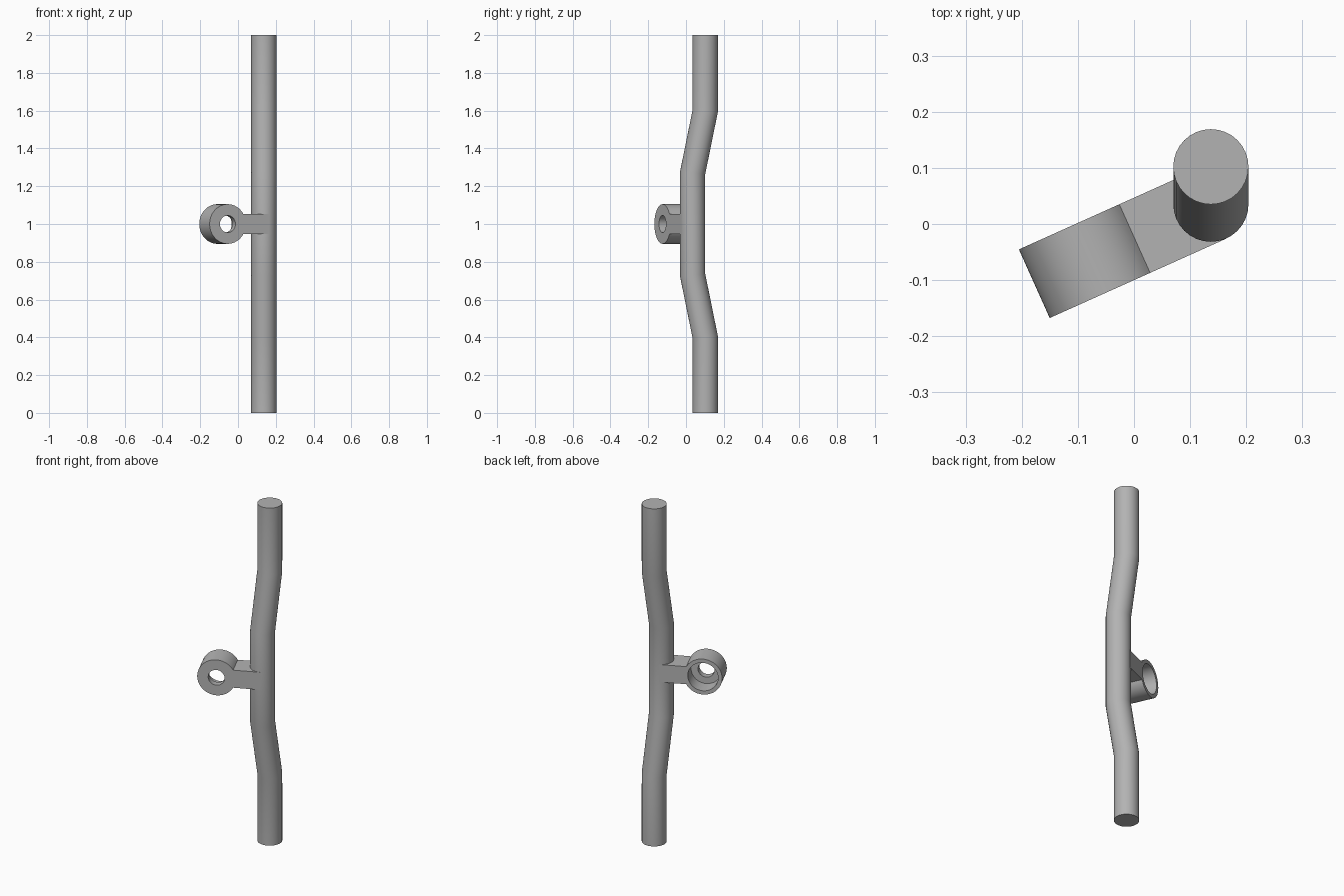
import bpy, bmesh, math
from mathutils import Matrix, Vector

if "Cube" in bpy.data.objects:
    bpy.data.objects.remove(bpy.data.objects["Cube"], do_unlink=True)

grey = bpy.data.materials.new("plain_grey")
grey.use_nodes = True
grey.diffuse_color = (0.45, 0.45, 0.45, 1)
grey.node_tree.nodes["Principled BSDF"].inputs["Base Color"].default_value = grey.diffuse_color

ROD_R = 0.067      # rod radius, also half the bracket thickness
ROD_X, ROD_Y = 0.137, 0.035
RING_R, ARM_H, REACH = 0.105, 0.052, 0.24
ANGLE = math.radians(24.2)


def activate(ob):
    bpy.ops.object.select_all(action="DESELECT")
    ob.select_set(True)
    bpy.context.view_layer.objects.active = ob


def finish(ob):
    ob.data.materials.clear()
    ob.data.materials.append(grey)
    activate(ob)
    bpy.ops.object.shade_smooth_by_angle(angle=math.radians(30))


# Cranked rod: a round bar swept along a mirrored path
half = [(0.102, 1.0), (0.102, 0.6), (ROD_Y, 0.27)]
path = [(y, 1 - h) for y, h in half] + [(y, 1 + h) for y, h in reversed(half)]
curve = bpy.data.curves.new("rod", "CURVE")
curve.dimensions = "3D"
curve.bevel_depth = ROD_R
curve.bevel_resolution = 14
curve.use_fill_caps = True
spline = curve.splines.new("POLY")
spline.points.add(len(path) - 1)
for point, (y, z) in zip(spline.points, path):
    point.co = (ROD_X, y, z, 1)
rod = bpy.data.objects.new("rod", curve)
bpy.context.collection.objects.link(rod)
activate(rod)
bpy.ops.object.convert(target="MESH")
bm = bmesh.new()
bm.from_mesh(rod.data)
bmesh.ops.remove_doubles(bm, verts=bm.verts, dist=0.0001)
bmesh.ops.recalc_face_normals(bm, faces=bm.faces)
bm.to_mesh(rod.data)
bm.free()
finish(rod)

# Bracket: round eye and straight arm as one keyhole outline, extruded
start = math.asin(ARM_H / RING_R)
steps = 56
outline = [(REACH, -ARM_H), (REACH, ARM_H)]
for i in range(steps + 1):
    a = start + (2 * math.pi - 2 * start) * i / steps
    outline.append((RING_R * math.cos(a), RING_R * math.sin(a)))
bm = bmesh.new()
face = bm.faces.new([bm.verts.new((x, -ROD_R, z)) for x, z in outline])
extruded = bmesh.ops.extrude_face_region(bm, geom=[face])
moved = [v for v in extruded["geom"] if isinstance(v, bmesh.types.BMVert)]
bmesh.ops.translate(bm, verts=moved, vec=(0, 2 * ROD_R, 0))
bmesh.ops.recalc_face_normals(bm, faces=bm.faces)
mesh = bpy.data.meshes.new("bracket")
bm.to_mesh(mesh)
bm.free()
bracket = bpy.data.objects.new("bracket", mesh)
bpy.context.collection.objects.link(bracket)


# Bolt hole through the eye, with a wide counterbore from the back
def bore(name, radius, y0, y1):
    bpy.ops.mesh.primitive_cylinder_add(
        vertices=48, radius=radius, depth=y1 - y0,
        location=(0, (y0 + y1) / 2, 0), rotation=(math.pi / 2, 0, 0))
    cutter = bpy.context.object
    cutter.name = name
    cutter.hide_render = True
    activate(bracket)
    mod = bracket.modifiers.new(name, "BOOLEAN")
    mod.operation = "DIFFERENCE"
    mod.solver = "EXACT"
    mod.object = cutter
    bpy.ops.object.modifier_apply(modifier=name)
    bpy.data.objects.remove(cutter, do_unlink=True)


bore("counterbore_cutter", 0.083, -0.027, 0.1)
bore("bolt_hole_cutter", 0.045, -0.1, 0.1)

# Turn the bracket and seat the arm end on the rod axis
turn = Matrix.Rotation(ANGLE, 4, "Z")
place = Vector((ROD_X, ROD_Y, 1)) - turn @ Vector((REACH, 0, 0))
bracket.data.transform(Matrix.Translation(place) @ turn)
finish(bracket)
